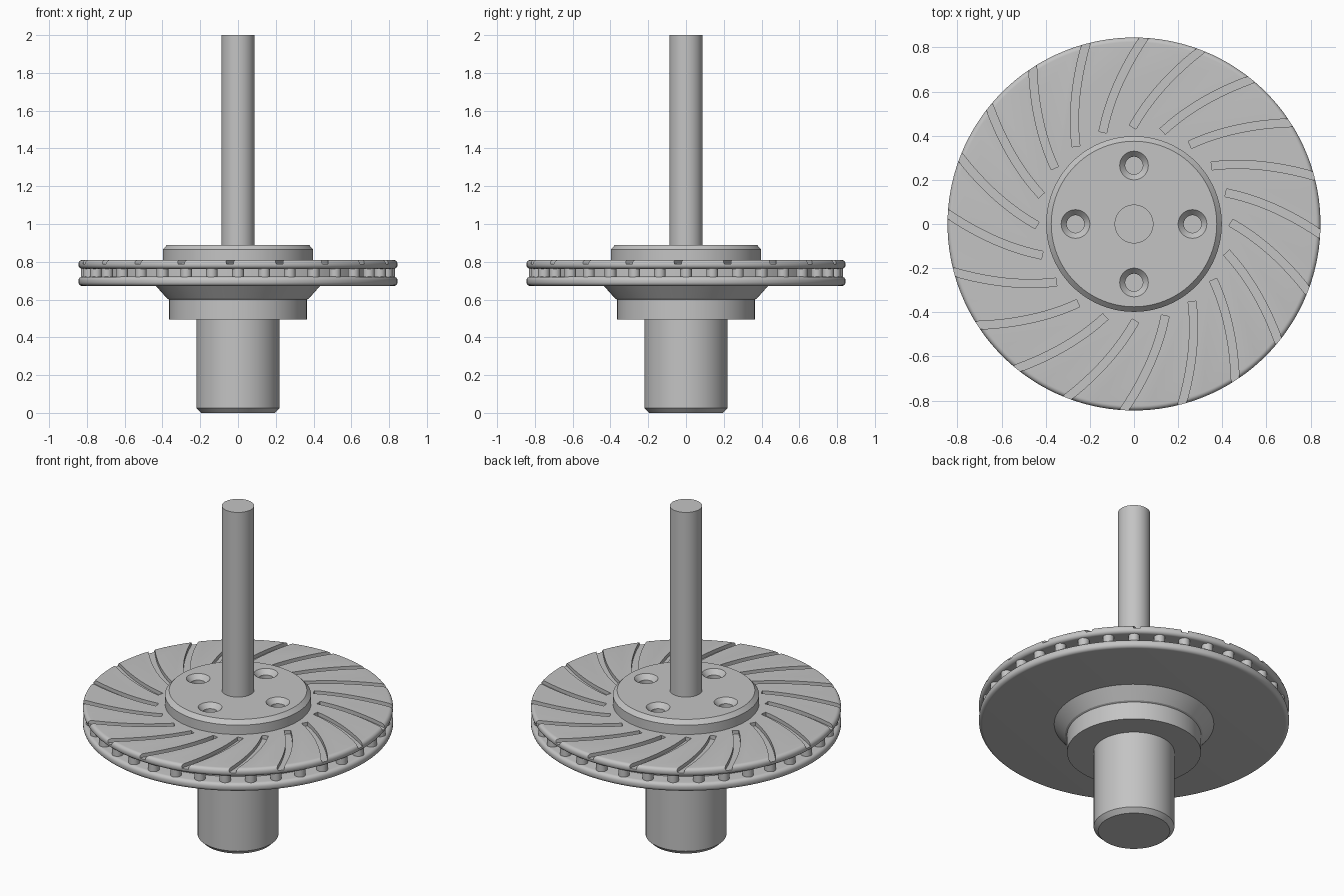
import bpy, bmesh
from math import pi, cos, sin, radians
from mathutils import Matrix, Vector

if "Cube" in bpy.data.objects:
    bpy.data.objects.remove(bpy.data.objects["Cube"])

COLOUR = (0.55, 0.55, 0.55, 1)
steel = bpy.data.materials.new("steel grey")
steel.use_nodes = True
steel.diffuse_color = COLOUR
steel.node_tree.nodes["Principled BSDF"].inputs["Base Color"].default_value = COLOUR


def finish(name, bm):
    bmesh.ops.recalc_face_normals(bm, faces=bm.faces)
    mesh = bpy.data.meshes.new(name)
    bm.to_mesh(mesh)
    bm.free()
    mesh.materials.append(steel)
    obj = bpy.data.objects.new(name, mesh)
    bpy.context.scene.collection.objects.link(obj)
    return obj


def revolve(bm, profile, steps=96, centre=(0, 0)):
    """Spin a closed (radius, z) profile whose ends are capped flat."""
    rings = [[bm.verts.new((centre[0] + r * cos(2 * pi * i / steps),
                            centre[1] + r * sin(2 * pi * i / steps), z))
              for i in range(steps)] for r, z in profile]
    for a, b in zip(rings, rings[1:]):
        for i in range(steps):
            j = (i + 1) % steps
            bm.faces.new((a[i], a[j], b[j], b[i]))
    bm.faces.new(rings[0])
    bm.faces.new(rings[-1])


def lathe(name, profile, steps=96):
    bm = bmesh.new()
    revolve(bm, profile, steps)
    return finish(name, bm)


def smooth(obj):
    bpy.ops.object.select_all(action='DESELECT')
    obj.select_set(True)
    bpy.context.view_layer.objects.active = obj
    bpy.ops.object.shade_smooth_by_angle(angle=radians(20))


def cut(obj, cutter):
    mod = obj.modifiers.new("cut", 'BOOLEAN')
    mod.operation = 'DIFFERENCE'
    mod.solver = 'EXACT'
    mod.object = cutter
    bpy.context.view_layer.objects.active = obj
    bpy.ops.object.modifier_apply(modifier=mod.name)
    bpy.data.objects.remove(cutter)


def plate_profile(low, high, radius=0.845, fillet=0.021):
    """Disc outline with a rounded rim."""
    corners = [(low + fillet, -90), (high - fillet, 0)]
    return [(radius - fillet + fillet * cos(radians(start + 15 * k)),
             z + fillet * sin(radians(start + 15 * k)))
            for z, start in corners for k in range(7)]


# Shafts and collar
parts = [
    lathe("lower_shaft", [(0.195, 0), (0.22, 0.025), (0.22, 0.51)]),
    lathe("collar", [(0.365, 0.495), (0.365, 0.60), (0.375, 0.605), (0.442, 0.68)]),
    lathe("upper_rod", [(0.088, 0.87), (0.088, 2.0)], 64),
    lathe("disc_core", [(0.75, 0.70), (0.75, 0.78)]),
    lathe("lower_plate", plate_profile(0.672, 0.721), 144),
]
upper_plate = lathe("upper_plate", plate_profile(0.763, 0.81), 144)
hub = lathe("hub_cap", [(0.398, 0.80), (0.398, 0.866), (0.375, 0.89)])

# Ring of spacer pins between the plates
bm = bmesh.new()
for k in range(36):
    a = 2 * pi * k / 36
    revolve(bm, [(0.031, 0.71), (0.031, 0.775)], 20, (0.8 * cos(a), 0.8 * sin(a)))
parts.append(finish("spacer_pins", bm))

# Curved slots in the upper plate
start, bend, end = Vector((0, 0.45)), Vector((0.105, 0.632)), Vector((0.30, 0.785))
half = 0.018
left, right = [], []
for k in range(13):
    t = k / 12
    p = start * (1 - t) ** 2 + bend * 2 * t * (1 - t) + end * t * t
    d = ((bend - start) * (1 - t) + (end - bend) * t).normalized()
    n = Vector((-d.y, d.x)) * half
    reach = -half * 0.7 if k == 0 else half * 0.7 if k == 12 else 0
    left.append(p + n + d * reach)
    right.append(p - n + d * reach)
outline = left + right[::-1]
bm = bmesh.new()
for k in range(20):
    turn = Matrix.Rotation(2 * pi * k / 20, 3, 'Z')
    rings = [[bm.verts.new(turn @ Vector((p.x, p.y, z))) for p in outline]
             for z in (0.788, 0.85)]
    bm.faces.new(rings[0])
    bm.faces.new(rings[1])
    for i in range(len(outline)):
        j = (i + 1) % len(outline)
        bm.faces.new((rings[0][i], rings[0][j], rings[1][j], rings[1][i]))
cut(upper_plate, finish("slot_cutter", bm))

# Countersunk bolt holes in the hub
bm = bmesh.new()
for x, y in ((1, 0), (0, 1), (-1, 0), (0, -1)):
    revolve(bm, [(0.04, 0.83), (0.04, 0.862), (0.065, 0.89), (0.065, 0.92)],
            40, (0.265 * x, 0.265 * y))
cut(hub, finish("bolt_hole_cutter", bm))

for obj in parts + [upper_plate, hub]:
    smooth(obj)
